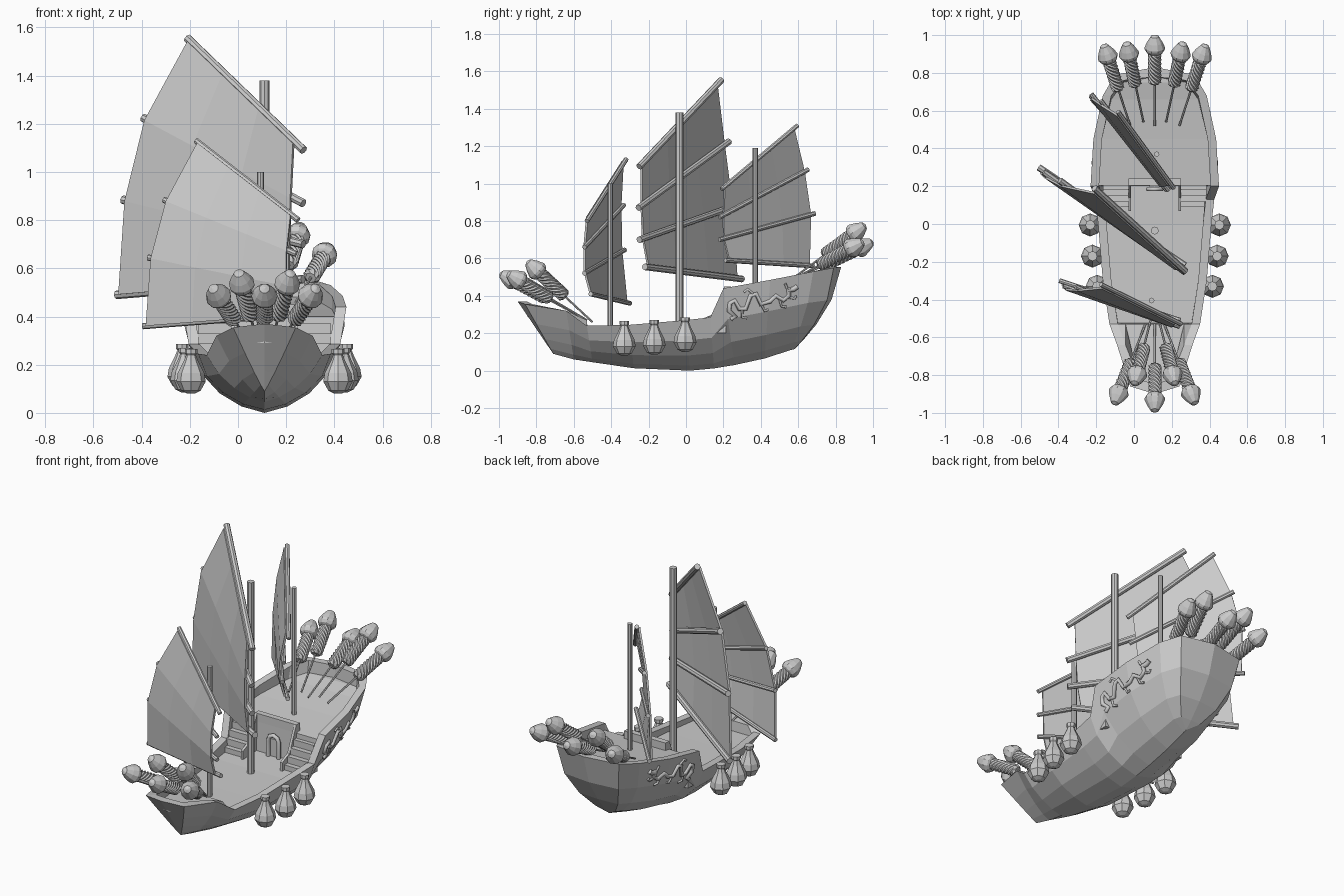
import bpy, bmesh, math
from mathutils import Vector
from mathutils.bvhtree import BVHTree

if "Cube" in bpy.data.objects:
    bpy.data.objects.remove(bpy.data.objects["Cube"])

CX = 0.11  # centreline of the ship


def finish(name, bm, loc=(0, 0, 0), mirror=False):
    bmesh.ops.remove_doubles(bm, verts=bm.verts, dist=1e-5)
    bmesh.ops.recalc_face_normals(bm, faces=bm.faces)
    me = bpy.data.meshes.new(name)
    bm.to_mesh(me)
    bm.free()
    ob = bpy.data.objects.new(name, me)
    ob.location = loc
    bpy.context.collection.objects.link(ob)
    if mirror:
        ob.modifiers.new("mirror", 'MIRROR')
    return ob


def grid(bm, rows, closed=False):
    vs = [[bm.verts.new(p) for p in r] for r in rows]
    n = len(rows[0])
    for a, b in zip(vs, vs[1:]):
        for j in range(n if closed else n - 1):
            k = (j + 1) % n
            bm.faces.new((a[j], a[k], b[k], b[j]))
    return vs


def lathe(name, prof, n, loc, twist=0.0, star=0.0, axis=None):
    bm = bmesh.new()
    rows = []
    for i, (r, z) in enumerate(prof):
        rows.append([(r * (1 + star * (-1) ** j) * math.cos(2 * math.pi * j / n + i * twist),
                      r * (1 + star * (-1) ** j) * math.sin(2 * math.pi * j / n + i * twist), z)
                     for j in range(n)])
    vs = grid(bm, rows, True)
    bm.faces.new(vs[0])
    bm.faces.new(vs[-1])
    ob = finish(name, bm, loc)
    if axis is not None:
        ob.rotation_mode = 'QUATERNION'
        ob.rotation_quaternion = axis.to_track_quat('Z', 'Y')
    return ob


def rod(name, a, b, r, n=8):
    a, b = Vector(a), Vector(b)
    return lathe(name, [(r, 0), (r, (b - a).length)], n, a, axis=b - a)


def prism(name, prof, x0, x1, mirror=True):
    """(y, z) outline extruded along x, relative to the centreline."""
    bm = bmesh.new()
    vs = grid(bm, [[(x, y, z) for y, z in prof] for x in (x0, x1)], True)
    bm.faces.new(vs[0])
    bm.faces.new(vs[1])
    return finish(name, bm, (CX, 0, 0), mirror)


def tube(name, pts, r):
    cu = bpy.data.curves.new(name, 'CURVE')
    cu.dimensions = '3D'
    cu.bevel_depth = r
    cu.bevel_resolution = 1
    cu.use_fill_caps = True
    sp = cu.splines.new('POLY')
    sp.points.add(len(pts) - 1)
    for p, q in zip(sp.points, pts):
        p.co = (*q, 1)
    ob = bpy.data.objects.new(name, cu)
    ob.location = (CX, 0, 0)
    bpy.context.collection.objects.link(ob)
    return ob


# Hull: keel y,z | rail y,z, half width | belly | V shape | rail inset y | deck y,z
stations = [
    (-.71, .09, -.90, .37, 0, 0, 1, .05, -.85, .29),
    (-.71, .09, -.86, .355, .13, 0, .9, .04, -.82, .29),
    (-.60, .06, -.64, .32, .20, 0, .5, 0, -.53, .27),
    (-.50, .045, -.53, .24, .24, 0, .3, 0, -.525, .21),
    (-.28, .013, -.30, .245, .275, 0, 0, 0, -.30, .21),
    (.02, 0, 0, .27, .30, 0, 0, 0, 0, .215),
    (.15, .012, .13, .285, .315, 0, 0, 0, .20, .225),
    (.26, .03, .20, .44, .34, 0, 0, 0, .205, .40),
    (.42, .065, .45, .485, .325, 0, 0, 0, .45, .43),
    (.56, .11, .68, .53, .275, .02, 0, 0, .66, .46),
    (.58, .115, .79, .55, .21, .05, 0, -.03, .75, .48),
    (.58, .115, .83, .555, 0, .05, 0, -.05, .78, .48),
]
section = [(0, 0), (.1, .32), (.3, .62), (.6, .87), (1, 1)]
rows = []
for ky, kz, ry, rz, w, belly, vee, iy, dy, dz in stations:
    row = [(w * (g + (f - g) * vee), ky + (ry - ky) * f + belly * 4 * f * (1 - f), kz + (rz - kz) * f)
           for f, g in section]
    wi = max(w - .045, 0)
    row += [(wi, ry + iy, rz), (wi, dy, dz), (0, dy, dz)]
    rows.append(row)
bm = bmesh.new()
grid(bm, rows)
bm.normal_update()
tree = BVHTree.FromBMesh(bm)
finish("hull", bm, (CX, 0, 0), True)

# Cabin front, stair stringers and steps
prism("cabin_rail", [(.205, .39), (.205, .45), (.24, .45), (.24, .39)], -.14, .14, False)
prism("stair_stringer", [(.07, .2), (.07, .27), (.14, .30), (.205, .45), (.24, .45), (.24, .2)], .125, .14)
for k in range(4):
    y, z = .09 + .03 * k, .25 + .04 * k
    prism("stair_step", [(y, .2), (y, z), (.215, z), (.215, .2)], .14, .275)
arch = [(-.035, .185, .22), (-.035, .185, .32)]
arch += [(.035 * math.cos(a), .185, .32 + .035 * math.sin(a)) for a in (2.36, 1.57, .78)]
arch += [(.035, .185, .32), (.035, .185, .22)]
tube("door_arch", arch, .013)
prism("door", [(.19, .22), (.19, .33), (.205, .33), (.205, .22)], -.028, .028, False)

# Masts
for x, y, z0, z1, r in ((.093, -.405, .2, 1.0, .015), (.11, -.035, .2, 1.38, .021), (.12, .37, .4, 1.19, .014)):
    rod("mast", (x, y, z0), (x, y, z1), r)

# Sails: battens from the outer end to the inner end, top to bottom; the middle ones belly forward
sails = {
    "main": (.018, [((-.21, .19, 1.555), (.272, -.25, 1.09)), ((-.38, .245, 1.225), (.285, -.24, .87)),
                    ((-.465, .29, .885), (.285, -.235, .70)), ((-.505, .30, .49), (.27, -.22, .555))]),
    "fore": (.013, [((-.175, -.32, 1.13), (.25, -.53, .80)), ((-.30, -.315, .885), (.25, -.525, .66)),
                    ((-.365, -.31, .645), (.25, -.525, .52)), ((-.395, -.30, .36), (.245, -.51, .41))]),
    "aft": (.013, [((-.085, .595, 1.31), (.21, .19, .97)), ((-.16, .665, 1.075), (.20, .19, .82)),
                   ((-.21, .70, .84), (.19, .19, .70)), ((-.23, .68, .56), (.19, .21, .59))]),
}
for name, (r, battens) in sails.items():
    rows = []
    d = Vector(battens[0][1]) - Vector(battens[0][0])
    n = Vector((d.y, -d.x, 0)).normalized()
    for (a, b), out in zip(battens, (0, .02, .02, 0)):
        a, b = Vector(a) + n * out, Vector(b) + n * out
        rod(name + "_batten", a, b, r)
        rows.append([a.lerp(b, t) + n * r for t in (.03, .33, .64, .94)])
    bm = bmesh.new()
    grid(bm, rows)
    ob = finish(name + "_sail", bm)
    so = ob.modifiers.new("thick", 'SOLIDIFY')
    so.thickness = .012
    so.offset = 0

# Lanterns hung along both sides
pear = [(.015, 0), (.04, .012), (.061, .05), (.055, .085), (.03, .135), (.02, .16), (.026, .168), (.026, .185)]
for y, off, z in ((-.005, .342, .10), (-.17, .33, .085), (-.33, .305, .08)):
    for s in (-1, 1):
        lathe("lantern", pear, 8, (CX + s * off, y, z))

# Rockets: tip and far end of the stick
head = [(.004, 0), (.022, -.008), (.042, -.042), (.054, -.072), (.053, -.085), (.044, -.1), (.03, -.107)]
body = [(.03, -.10)] + [(.034, -.112 - .0115 * i) for i in range(15)] + [(.022, -.285)]


def rocket(tip, end):
    tip, end = Vector(tip), Vector(end)
    lathe("rocket_head", head, 10, tip, axis=tip - end)
    lathe("rocket_body", body, 16, tip, twist=.4, star=.08, axis=tip - end)
    rod("rocket_stick", tip.lerp(end, .3), end, .006, 6)


for s in (-1, 0, 1):
    rocket((CX + s * .215, -.995 + .04 * abs(s), .52), (CX + s * .05, -.53, .27))
    rocket((CX + s * .27, 1.0 - .05 * abs(s), .69), (CX + s * .13, .52, .46))
for s in (-1, 1):
    rocket((CX + s * .108, -.85, .585), (CX + s * .02, -.50, .26))
    rocket((CX + s * .15, .96, .78), (CX + s * .06, .54, .47))


# Dragon relief on both sides of the stern, laid onto the hull
def on_hull(pts):
    hits = [(tree.ray_cast(Vector((2, y, z)), Vector((-1, 0, 0)))[0], y, z) for y, z in pts]
    return [(h.x + .003, y, z) for h, y, z in hits if h]


strokes = [
    (.013, [(.24, .275), (.265, .29), (.23, .32), (.235, .36), (.26, .375), (.285, .33), (.32, .33), (.345, .40),
            (.375, .41), (.40, .355), (.45, .37), (.48, .40), (.52, .375), (.55, .40), (.55, .44)]),
    (.015, [(.545, .43), (.575, .435), (.595, .45)]),
    (.007, [(.54, .44), (.53, .465)]),
    (.007, [(.555, .39), (.58, .385), (.59, .40)]),
    (.007, [(.50, .385), (.51, .345), (.535, .34)]),
    (.007, [(.36, .41), (.33, .435), (.31, .42)]),
    (.007, [(.30, .33), (.30, .285), (.325, .28)]),
    (.007, [(.40, .36), (.42, .32), (.44, .325)]),
]
for r, pts in strokes:
    p = on_hull(pts)
    tube("dragon_relief", p, r)
    tube("dragon_relief", [(-x, y, z) for x, y, z in p], r)
